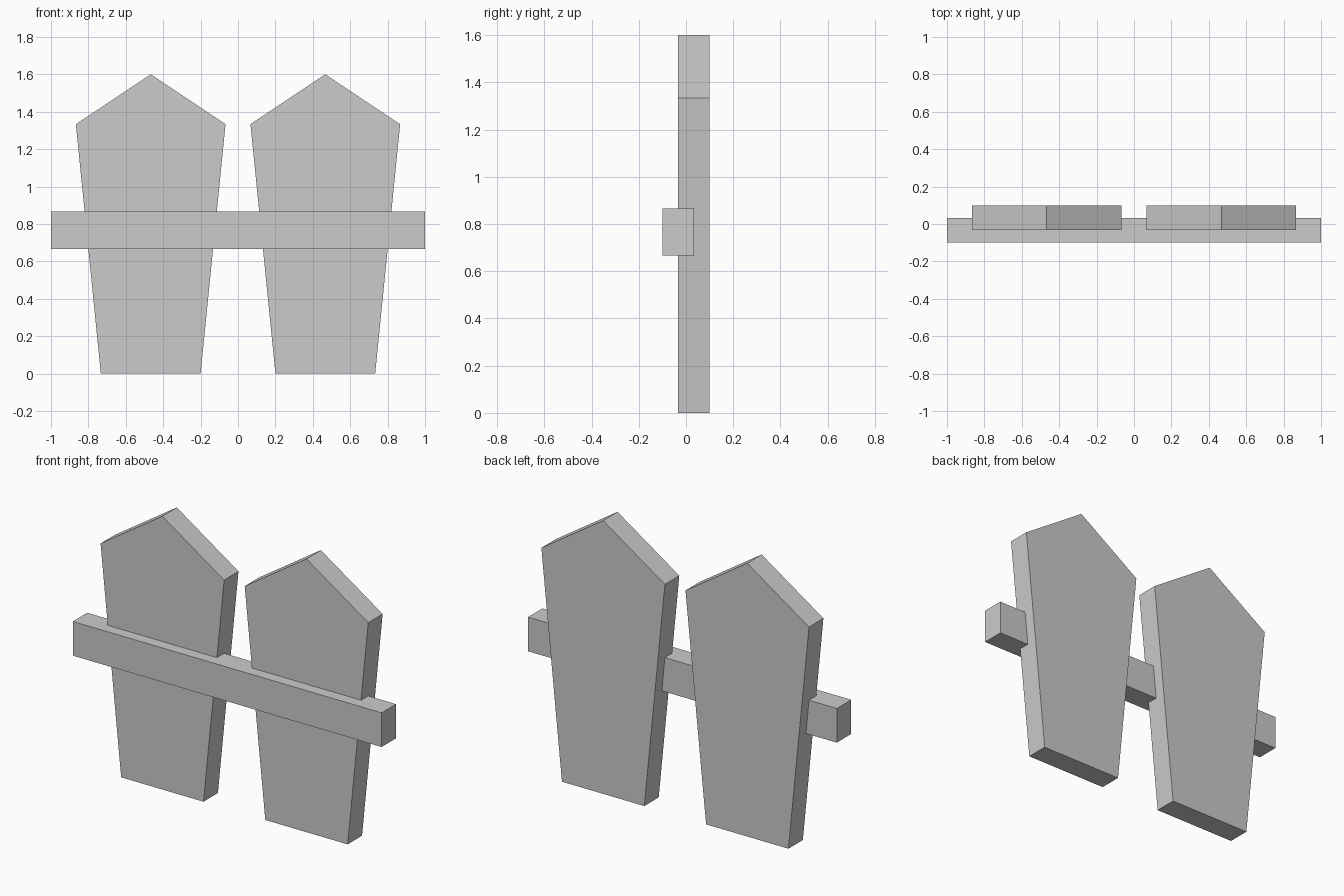
import bpy

if "Cube" in bpy.data.objects:
    bpy.data.objects.remove(bpy.data.objects["Cube"])


def extrude_profile(name, profile, y0, y1):
    """Solid from an (x, z) outline listed counter-clockwise seen from the front."""
    n = len(profile)
    verts = [(x, y, z) for y in (y0, y1) for x, z in profile]
    faces = [tuple(range(n)), tuple(range(2 * n - 1, n - 1, -1))]
    faces += [(i, i + n, (i + 1) % n + n, (i + 1) % n) for i in range(n)]
    mesh = bpy.data.meshes.new(name)
    mesh.from_pydata(verts, [], faces)
    obj = bpy.data.objects.new(name, mesh)
    bpy.context.collection.objects.link(obj)
    return obj


# Two pointed, upward-flaring pickets
for side, cx in (("left", -0.4667), ("right", 0.4667)):
    outline = [(-0.2667, 0), (0.2667, 0), (0.4, 1.3333), (0, 1.6), (-0.4, 1.3333)]
    extrude_profile(f"{side}_picket", [(cx + x, z) for x, z in outline], -0.0333, 0.1)

# Horizontal rail set into the front of the pickets
extrude_profile("rail", [(-1, 0.6667), (1, 0.6667), (1, 0.8667), (-1, 0.8667)], -0.1, 0.0333)
